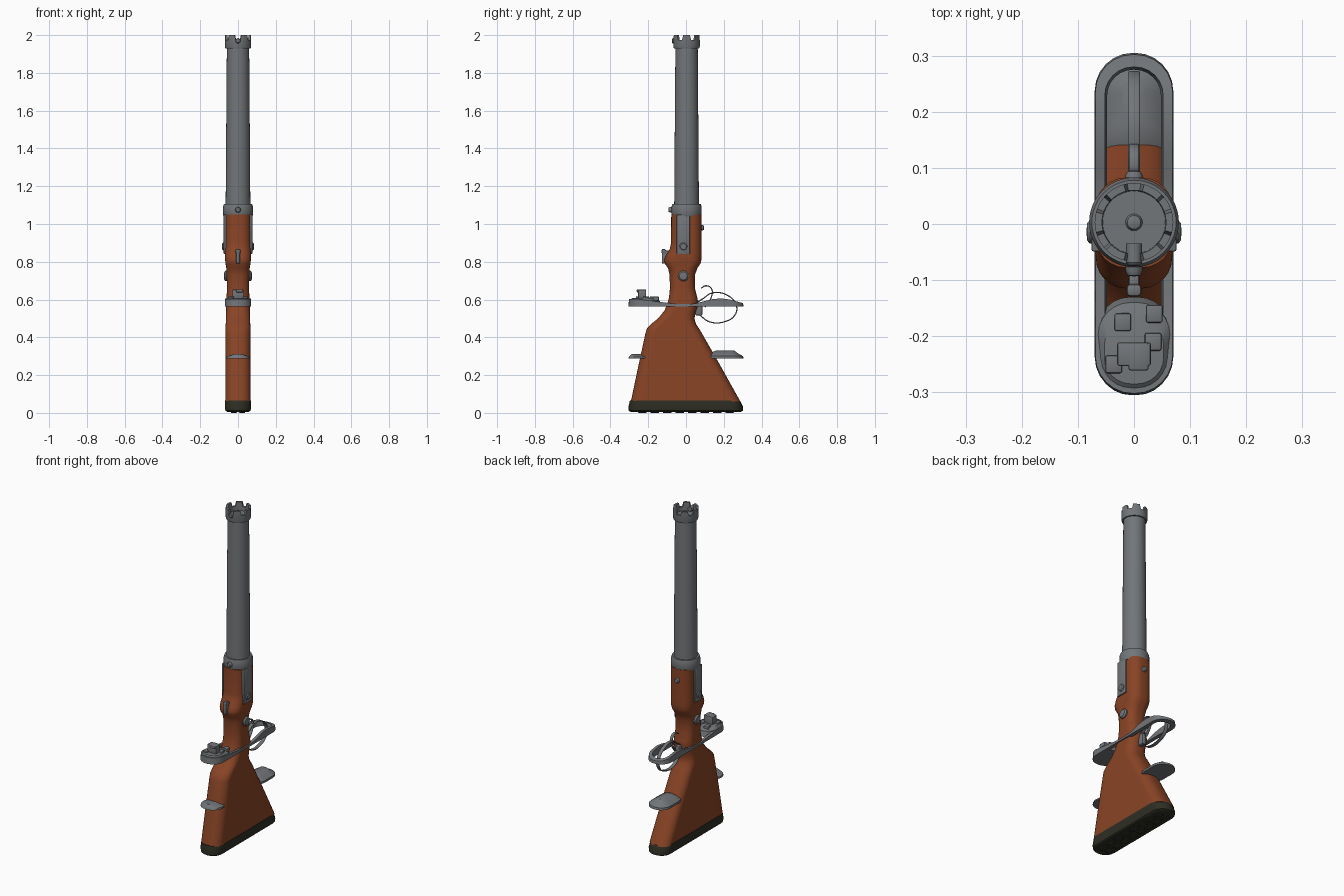
import bpy, bmesh, math
from mathutils import Matrix, Vector

if "Cube" in bpy.data.objects:
    bpy.data.objects.remove(bpy.data.objects["Cube"])


def material(name, rgb):
    m = bpy.data.materials.new(name)
    m.use_nodes = True
    m.diffuse_color = (*rgb, 1)
    bsdf = m.node_tree.nodes["Principled BSDF"]
    bsdf.inputs["Base Color"].default_value = (*rgb, 1)
    return m


WOOD = material("red brown wood", (0.25, 0.058, 0.019))
STEEL = material("gun steel", (0.17, 0.18, 0.19))
RUBBER = material("dark rubber", (0.028, 0.028, 0.018))


def finish(name, bm, mat, angle=35):
    bmesh.ops.recalc_face_normals(bm, faces=bm.faces)
    mesh = bpy.data.meshes.new(name)
    bm.to_mesh(mesh)
    bm.free()
    mesh.materials.append(mat)
    ob = bpy.data.objects.new(name, mesh)
    bpy.context.collection.objects.link(ob)
    bpy.ops.object.select_all(action="DESELECT")
    ob.select_set(True)
    bpy.context.view_layer.objects.active = ob
    bpy.ops.object.shade_smooth_by_angle(angle=math.radians(angle))
    return ob


def outline(y0, y1, hw, round_part=0.8, corner=6, side=10):
    """Rounded rectangle in x and y, with extra points along the long sides."""
    r = min(hw * round_part, (y1 - y0) * 0.49)
    pts = []
    for k, (cx, cy) in enumerate([(hw - r, y1 - r), (r - hw, y1 - r),
                                  (r - hw, y0 + r), (hw - r, y0 + r)]):
        for i in range(corner + 1):
            a = (k + i / corner) * math.pi / 2
            pts.append((cx + r * math.cos(a), cy + r * math.sin(a)))
        if k in (1, 3):
            x = pts[-1][0]
            ya, yb = (y1 - r, y0 + r) if k == 1 else (y0 + r, y1 - r)
            pts += [(x, ya + (yb - ya) * i / side) for i in range(1, side)]
    return pts


def loft(name, rows, mat, round_part=0.8, ring=False, height=None, angle=35):
    """Rows of (z, y0, y1, half width); a ring closes on itself, else it is capped."""
    bm = bmesh.new()
    loops = []
    for i, (z, y0, y1, hw) in enumerate(rows):
        loops.append([bm.verts.new((x, y, height(i, y, z) if height else z))
                      for x, y in outline(y0, y1, hw, round_part)])
    pairs = list(zip(loops, loops[1:]))
    if ring:
        pairs.append((loops[-1], loops[0]))
    else:
        bm.faces.new(loops[0])
        bm.faces.new(loops[-1])
    for a, b in pairs:
        for i in range(len(a)):
            j = (i + 1) % len(a)
            bm.faces.new((a[i], a[j], b[j], b[i]))
    return finish(name, bm, mat, angle)


def lathe(name, profile, mat, segs=48, place=Matrix(), edit=None):
    """Turn (radius, z) points round the z axis."""
    bm = bmesh.new()
    vs = [bm.verts.new((r, 0, z)) for r, z in profile]
    es = [bm.edges.new(p) for p in zip(vs, vs[1:])]
    bmesh.ops.spin(bm, geom=vs + es, axis=(0, 0, 1), cent=(0, 0, 0), steps=segs, angle=math.tau)
    bmesh.ops.remove_doubles(bm, verts=bm.verts, dist=0.0002)
    if edit:
        for v in bm.verts:
            edit(v)
    bm.transform(place)
    return finish(name, bm, mat)


def button(name, pos, direction, r, h, mat=STEEL):
    """Domed screw head facing along a direction."""
    turn = Vector(direction).to_track_quat("Z", "Y").to_matrix().to_4x4()
    lathe(name, [(0, -0.03), (r, -0.03), (r, h * 0.4), (r * 0.75, h * 0.85), (0, h)],
          mat, 20, Matrix.Translation(pos) @ turn)


def box(name, centre, size, mat=STEEL, bevel=0.004):
    bm = bmesh.new()
    bmesh.ops.create_cube(bm, size=1)
    bm.transform(Matrix.Translation(centre) @ Matrix.Diagonal((*size, 1)))
    bmesh.ops.bevel(bm, geom=bm.edges[:], offset=bevel, segments=2, affect="EDGES", profile=0.5)
    return finish(name, bm, mat)


def ribbon(name, points, half_width):
    """Thin bent strip following (y, z) points."""
    cu = bpy.data.curves.new(name, "CURVE")
    cu.dimensions = "2D"
    cu.fill_mode = "NONE"
    cu.extrude, cu.bevel_depth, cu.bevel_resolution = half_width, 0.003, 1
    sp = cu.splines.new("BEZIER")
    sp.bezier_points.add(len(points) - 1)
    for bp, (y, z) in zip(sp.bezier_points, points):
        bp.co = (y, z, 0)
        bp.handle_left_type = bp.handle_right_type = "AUTO"
    sp.resolution_u = 8
    cu.materials.append(STEEL)
    ob = bpy.data.objects.new(name, cu)
    ob.rotation_euler = (math.pi / 2, 0, math.pi / 2)
    bpy.context.collection.objects.link(ob)


# Wooden stock: butt, wrist and fore-end in one loft
loft("stock", [
    (0.06, -0.292, 0.288, 0.067), (0.25, -0.252, 0.182, 0.067),
    (0.42, -0.215, 0.085, 0.066), (0.445, -0.208, 0.07, 0.066),
    (0.47, -0.185, 0.053, 0.065), (0.50, -0.148, 0.045, 0.064),
    (0.54, -0.115, 0.053, 0.063), (0.575, -0.1, 0.066, 0.062),
    (0.61, -0.09, 0.06, 0.06), (0.66, -0.085, 0.047, 0.059),
    (0.73, -0.087, 0.047, 0.06), (0.765, -0.095, 0.06, 0.062),
    (0.79, -0.112, 0.076, 0.066), (0.81, -0.115, 0.082, 0.068),
    (0.835, -0.105, 0.083, 0.069), (0.87, -0.085, 0.083, 0.069),
    (0.9, -0.079, 0.083, 0.069), (1.05, -0.078, 0.083, 0.069)], WOOD)

# Rubber butt pad with tread blocks
loft("butt_pad", [(0.006, -0.295, 0.292, 0.058), (0.012, -0.303, 0.302, 0.066),
                  (0.03, -0.305, 0.303, 0.07), (0.066, -0.297, 0.286, 0.069)], RUBBER, 0.97)
for i in range(8):
    for s in (-1, 1):
        box("tread_block", (s * 0.022, -0.231 + i * 0.066, 0.006), (0.032, 0.046, 0.012), RUBBER, 0.003)

# Barrel, breech collar and notched muzzle crown
AXIS = Matrix.Translation((0, 0.003, 0))
lathe("barrel", [(0, 1.0), (0.066, 1.0), (0.064, 1.3), (0.059, 1.95), (0.015, 1.95),
                 (0.012, 1.957), (0, 1.961)], STEEL, 48, AXIS)
lathe("breech_collar", [(0.05, 1.04), (0.076, 1.04), (0.08, 1.05), (0.08, 1.09),
                        (0.075, 1.105), (0.05, 1.105)], STEEL, 48, AXIS)


def notch(v):
    a = math.degrees(math.atan2(v.co.y, v.co.x)) % 60
    if v.co.z > 1.99 and 19 < a < 41:
        v.co.z -= 0.026


lathe("muzzle_crown", [(0.055, 1.93), (0.067, 1.93), (0.07, 1.94), (0.07, 2.0),
                       (0.057, 2.0), (0.055, 1.93)], STEEL, 72, AXIS, notch)

# Side straps and screws, mirrored
for side, s in (("left", 1), ("right", -1)):
    box(side + "_strap", (s * 0.066, -0.014, 0.945), (0.02, 0.07, 0.21))
    button(side + "_strap_screw", (s * 0.074, -0.014, 0.88), (s, 0, 0), 0.021, 0.011)
    button(side + "_wrist_screw", (s * 0.058, -0.014, 0.725), (s, 0, 0), 0.028, 0.017)
button("collar_screw", (0, -0.077, 1.075), (0, -1, 0), 0.015, 0.017)
button("front_sight", (0, -0.065, 1.97), (0, -1, 0), 0.014, 0.01)
button("fore_end_screw", (0, 0.082, 0.98), (0, 1, 0), 0.015, 0.014)

# Hammer
box("hammer", (0, -0.108, 0.825), (0.02, 0.04, 0.07), bevel=0.007)
box("hammer_spur", (0, -0.118, 0.855), (0.026, 0.022, 0.025), bevel=0.006)


# Wide open steel plate round the wrist, raised at both ends
def raised(i, y, z):
    if i in (0, 3):
        return z
    if y < 0:
        return z + 0.026 * min(1, max(0, (-y - 0.05) / 0.2))
    return z + 0.03 * math.sin(math.pi * min(1, max(0, (y - 0.03) / 0.3))) ** 1.5


loft("wrist_plate", [(0.564, -0.305, 0.305, 0.07), (0.576, -0.302, 0.302, 0.069),
                     (0.576, -0.27, 0.28, 0.052), (0.564, -0.265, 0.275, 0.048)],
     STEEL, 0.97, True, raised)
loft("front_deck", [(0.564, -0.302, -0.13, 0.066), (0.595, -0.3, -0.14, 0.064),
                    (0.608, -0.285, -0.17, 0.053)], STEEL, 0.9)
box("deck_block", (0, -0.232, 0.628), (0.06, 0.042, 0.05))
box("deck_cap", (0.008, -0.236, 0.646), (0.036, 0.05, 0.016))
for x, y in ((-0.036, -0.25), (0.034, -0.21), (-0.02, -0.175), (0.036, -0.16)):
    box("deck_lug", (x, y, 0.605), (0.03, 0.032, 0.022))

# Small plates at the heel and toe of the butt
loft("lower_back_plate", [(0.287, 0.1, 0.305, 0.066), (0.3, 0.1, 0.302, 0.066),
                          (0.315, 0.12, 0.275, 0.045), (0.33, 0.16, 0.255, 0.02)], STEEL, 0.97)
loft("lower_front_plate", [(0.287, -0.305, -0.18, 0.066), (0.296, -0.302, -0.18, 0.064),
                           (0.312, -0.288, -0.2, 0.02)], STEEL, 0.95)

# Trigger guard, trigger and its mount
ribbon("trigger_guard", [(0.06, 0.585), (0.09, 0.605), (0.14, 0.635), (0.22, 0.622), (0.266, 0.57),
                         (0.26, 0.52), (0.205, 0.483), (0.125, 0.482), (0.07, 0.52)], 0.008)
ribbon("trigger", [(0.08, 0.66), (0.105, 0.673), (0.135, 0.657), (0.133, 0.61), (0.1, 0.56)], 0.006)
box("trigger_mount", (0, 0.068, 0.55), (0.03, 0.04, 0.07), bevel=0.01)
